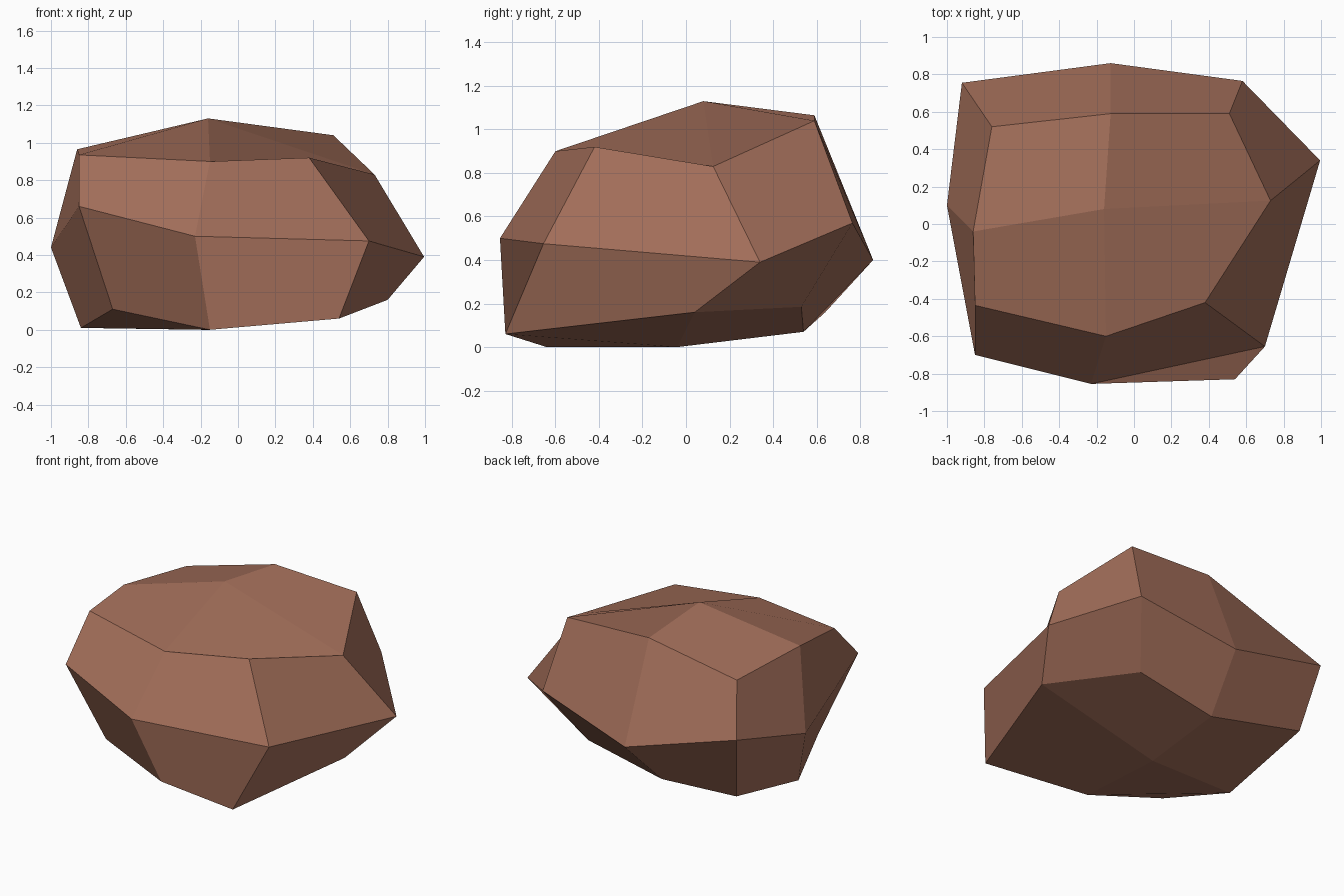
import bpy, bmesh

if "Cube" in bpy.data.objects:
    bpy.data.objects.remove(bpy.data.objects["Cube"])

# Sculpted corner positions per layer: rows run front to back, columns left to right
LAYERS = {
    -1: [[(-.67, -.51, .11), (-.15, -.64, 0), (.54, -.83, .06)],
         [(-.84, -.05, .01), (-.19, -.04, 0), (.80, .04, .16)],
         [(-.84, .64, .16), (-.19, .54, .07), (.39, .53, .185)]],
    0: [[(-.85, -.70, .66), (-.23, -.855, .50), (.70, -.655, .475)],
        [(-1.0, .10, .44), None, (.995, .34, .39)],
        [(-.92, .755, .62), (-.125, .86, .40), (.58, .765, .57)]],
    1: [[(-.85, -.435, .935), (-.15, -.60, .90), (.38, -.42, .92)],
        [(-.86, -.04, .965), (-.16, .08, 1.13), (.73, .125, .83)],
        [(-.76, .52, .91), (-.125, .59, 1.065), (.51, .59, 1.04)]],
}

# Rock: a cube cut once along each axis, each corner pulled to its place
bm = bmesh.new()
bmesh.ops.create_cube(bm, size=2)
bmesh.ops.subdivide_edges(bm, edges=bm.edges[:], cuts=1, use_grid_fill=True)
for v in bm.verts:
    i, j, k = (round(c) for c in v.co)
    v.co = LAYERS[k][j + 1][i + 1]
bmesh.ops.recalc_face_normals(bm, faces=bm.faces[:])

mesh = bpy.data.meshes.new("rock")
bm.to_mesh(mesh)
bm.free()
rock = bpy.data.objects.new("rock", mesh)
bpy.context.collection.objects.link(rock)

# Reddish brown stone
stone = bpy.data.materials.new("brown_stone")
stone.diffuse_color = (.36, .155, .10, 1)
stone.use_nodes = True
stone.node_tree.nodes["Principled BSDF"].inputs["Base Color"].default_value = stone.diffuse_color
mesh.materials.append(stone)
